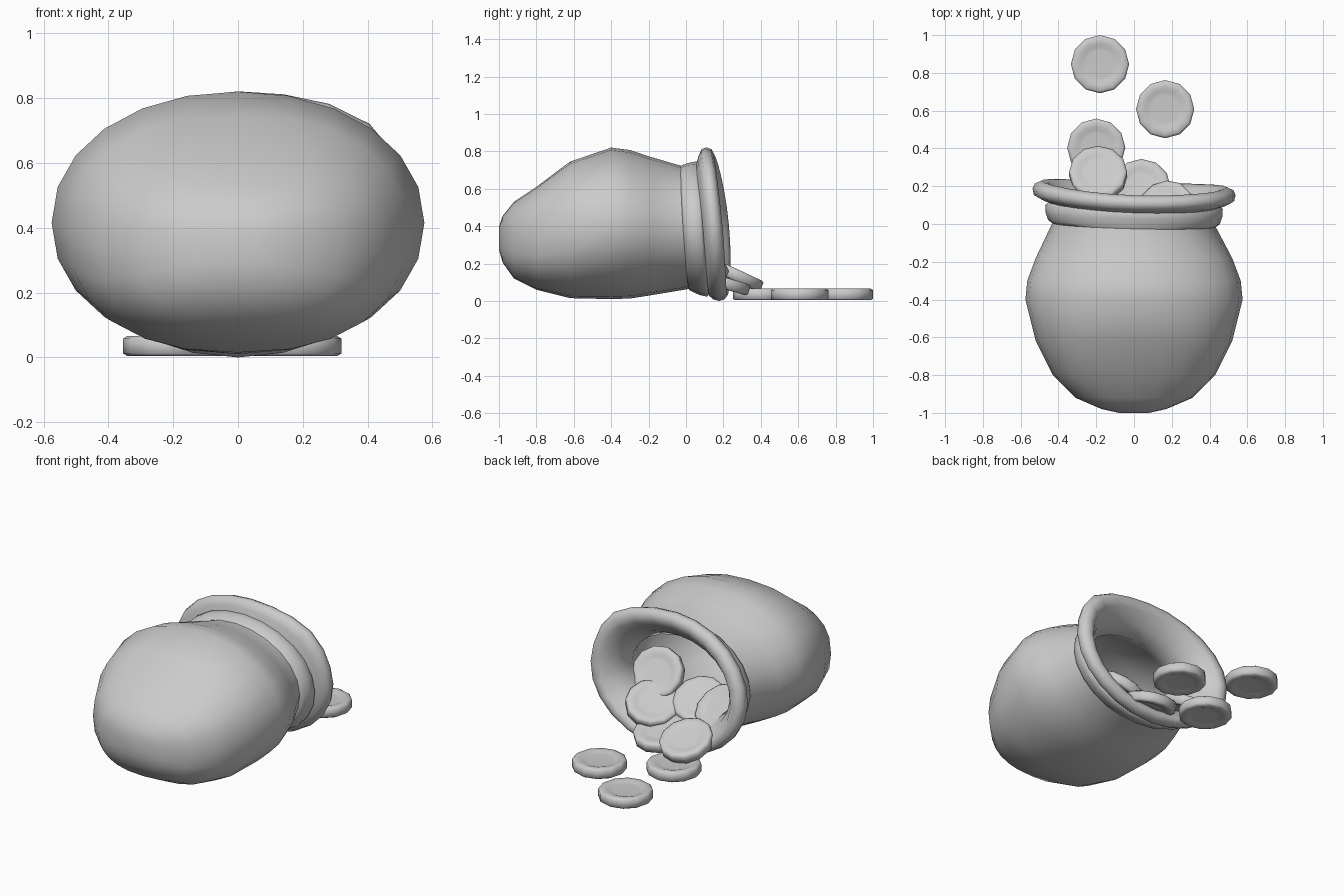
import bpy, bmesh, math
from mathutils import Vector

if "Cube" in bpy.data.objects:
    bpy.data.objects.remove(bpy.data.objects["Cube"])


def finish(name, bm, angle):
    bmesh.ops.recalc_face_normals(bm, faces=bm.faces)
    me = bpy.data.meshes.new(name)
    bm.to_mesh(me)
    bm.free()
    ob = bpy.data.objects.new(name, me)
    bpy.context.collection.objects.link(ob)
    bpy.ops.object.select_all(action='DESELECT')
    ob.select_set(True)
    bpy.context.view_layer.objects.active = ob
    bpy.ops.object.shade_smooth_by_angle(angle=math.radians(angle))
    return ob


def bridge(bm, loops, closed=False):
    pairs = list(zip(loops, loops[1:]))
    if closed:
        pairs.append((loops[-1], loops[0]))
    for p, q in pairs:
        n = len(p)
        for i in range(n):
            j = (i + 1) % n
            bm.faces.new((p[i], p[j], q[j], q[i]))
    if not closed:
        bm.faces.new(loops[0])
        bm.faces.new(loops[-1])


def clamp(v, lo=0, hi=1):
    return max(lo, min(hi, v))


def power(v, e):
    return math.copysign(abs(v) ** e, v)


def loft(name, rings, n=24, closed=False, tilt=None, flare=None):
    """Rings along y: (y, centre z, half width, half height).
    The base is squarer; the mouth is tilted, wavy and lopsided."""
    bm = bmesh.new()
    loops = []
    for y, cz, rx, rz in rings:
        e = clamp(.78 + (y + .8) * .45, .78, 1)
        t = .035 * clamp((y + .2) / .35) if tilt is None else tilt
        w = clamp(y / .13) if flare is None else flare
        loop = []
        for i in range(n):
            a = 2 * math.pi * i / n
            c, s = math.cos(a), math.sin(a)
            k = 1 + .07 * w * math.exp(-((a - .8) / .4) ** 2)
            loop.append(bm.verts.new((rx * power(c, e) * k,
                                      y - t * (s + .5 * c) + .025 * w * c * c,
                                      cz + rz * power(s, e) * k)))
        loops.append(loop)
    bridge(bm, loops, closed)
    return finish(name, bm, 60)


# Sack: outer skin, rolled flared mouth, then inner lining
skin = [(-1.0, .335, .08, .06), (-.98, .33, .17, .125), (-.92, .325, .31, .205),
        (-.80, .335, .43, .275), (-.62, .38, .52, .365), (-.40, .415, .575, .405),
        (-.30, .41, .565, .397), (-.18, .40, .52, .368), (0, .393, .43, .328),
        (.08, .39, .43, .33)]
mouth = [(.097, .40, .49, .375), (.115, .41, .53, .402), (.145, .41, .537, .41),
         (.172, .41, .525, .40), (.187, .405, .49, .375), (.175, .40, .455, .34),
         (.11, .395, .40, .275), (.02, .39, .36, .235)]
lining = [(-.08, .39, .40, .28), (-.40, .41, .54, .375),
          (-.75, .36, .43, .28), (-.94, .335, .20, .14)]
loft("sack", skin + mouth + lining)

# Tie band round the neck
loft("neck_band", [
    (0, .39, .41, .31), (-.005, .39, .435, .332), (.01, .39, .455, .34),
    (.05, .387, .468, .355), (.09, .385, .47, .362), (.105, .385, .455, .35),
    (.10, .385, .41, .31)], closed=True, tilt=.022, flare=0)


# Coins: twelve-sided discs with a raised rim on both faces
def coin(name, loc, normal):
    half = [(.075, .023), (.095, .024), (.114, .031), (.141, .031), (.154, .023)]
    prof = half + [(r, -z) for r, z in reversed(half)]
    rot = Vector((0, 0, 1)).rotation_difference(Vector(normal))
    bm = bmesh.new()
    loops = []
    for r, z in prof:
        loops.append([bm.verts.new(Vector(loc) + rot @ Vector(
            (r * math.cos(i * math.pi / 6), r * math.sin(i * math.pi / 6), z)))
            for i in range(12)])
    bridge(bm, loops)
    finish(name, bm, 70)


coins = [
    # on the ground
    ((-.18, .846, .035), (0, 0, 1)),
    ((.165, .608, .035), (0, 0, 1)),
    ((-.20, .404, .035), (0, 0, 1)),
    # sliding over the lip
    ((-.19, .265, .14), (0, .42, .9)),
    ((.04, .19, .10), (0, .28, .95)),
    # piled in the mouth
    ((.226, -.05, .325), (-.15, .8, .55)),
    ((.17, .08, .20), (-.3, .4, .87)),
    ((-.06, -.05, .23), (-.1, .55, .83)),
    ((-.24, 0, .25), (.15, .6, .78)),
]
for i, (loc, nrm) in enumerate(coins):
    coin(f"coin_{i + 1}", loc, nrm)
